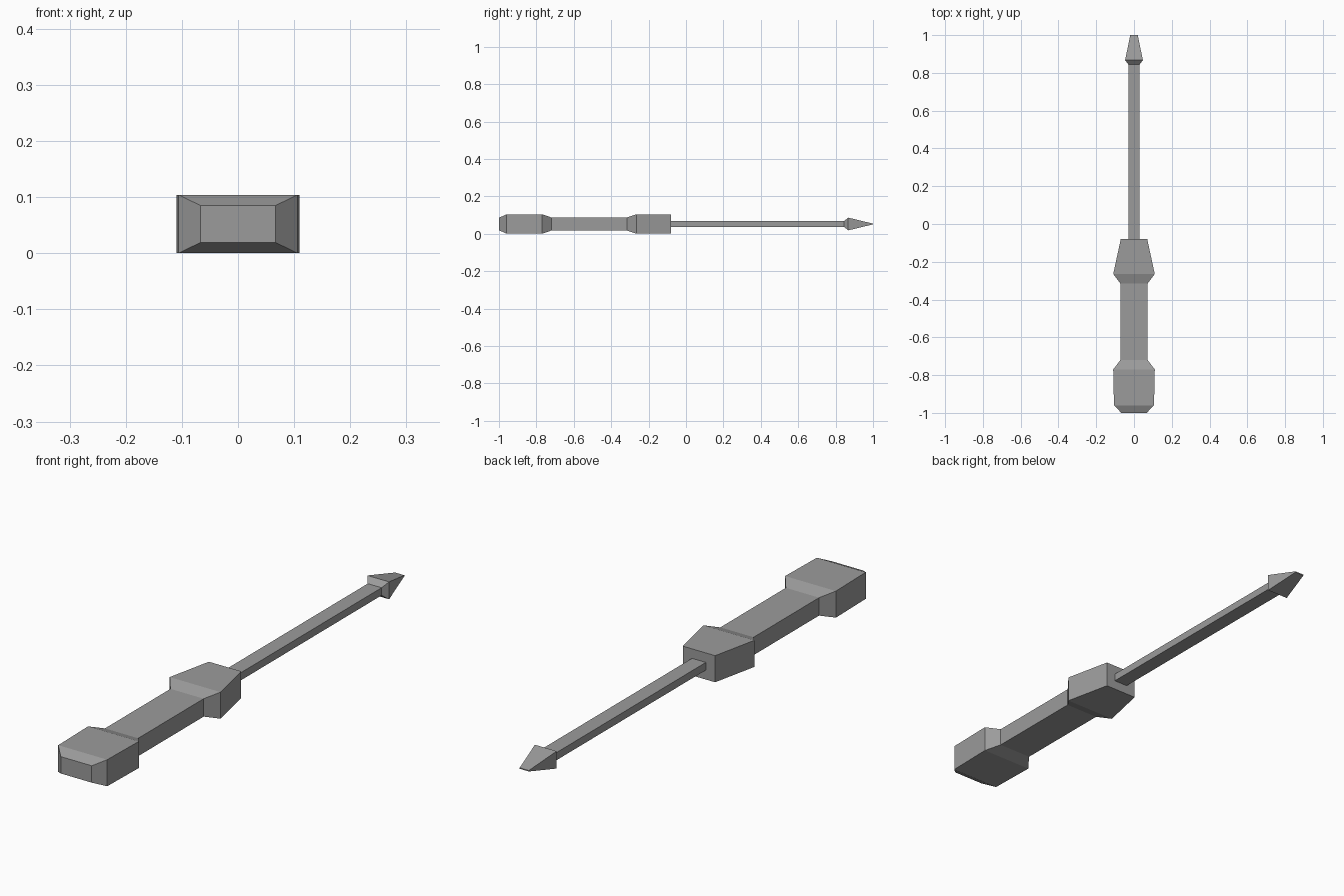
import bpy
import bmesh

cube = bpy.data.objects.get("Cube")
if cube:
    bpy.data.objects.remove(cube, do_unlink=True)

AXIS_Z = 0.052

grey = bpy.data.materials.new("plain grey")
grey.use_nodes = True
colour = (0.33, 0.33, 0.33, 1)
grey.diffuse_color = colour
grey.node_tree.nodes["Principled BSDF"].inputs["Base Color"].default_value = colour


def loft(name, sections):
    """Bridge rectangular sections (y, half width, half height) into a solid."""
    bm = bmesh.new()
    rings = []
    for y, w, h in sections:
        corners = [(-w, -h), (w, -h), (w, h), (-w, h)]
        rings.append([bm.verts.new((x, y, AXIS_Z + z)) for x, z in corners])
    for a, b in zip(rings, rings[1:]):
        for i in range(4):
            j = (i + 1) % 4
            bm.faces.new((a[i], a[j], b[j], b[i]))
    bm.faces.new(rings[0])
    bm.faces.new(rings[-1])
    bmesh.ops.recalc_face_normals(bm, faces=bm.faces)
    mesh = bpy.data.meshes.new(name)
    bm.to_mesh(mesh)
    bm.free()
    mesh.materials.append(grey)
    obj = bpy.data.objects.new(name, mesh)
    bpy.context.collection.objects.link(obj)
    return obj


# Grip with a chamfered butt, slim waist and tapering collar
loft("handle", [
    (-1.0, 0.067, 0.033),
    (-0.96, 0.106, 0.052),
    (-0.77, 0.11, 0.052),
    (-0.72, 0.072, 0.035),
    (-0.315, 0.072, 0.035),
    (-0.265, 0.11, 0.052),
    (-0.08, 0.07, 0.052),
])

# Square-edged rod and flared flat blade
loft("shaft", [(-0.09, 0.03, 0.015), (0.845, 0.03, 0.015)])
loft("blade_tip", [
    (0.845, 0.03, 0.015),
    (0.867, 0.047, 0.034),
    (1.0, 0.02, 0.002),
])
